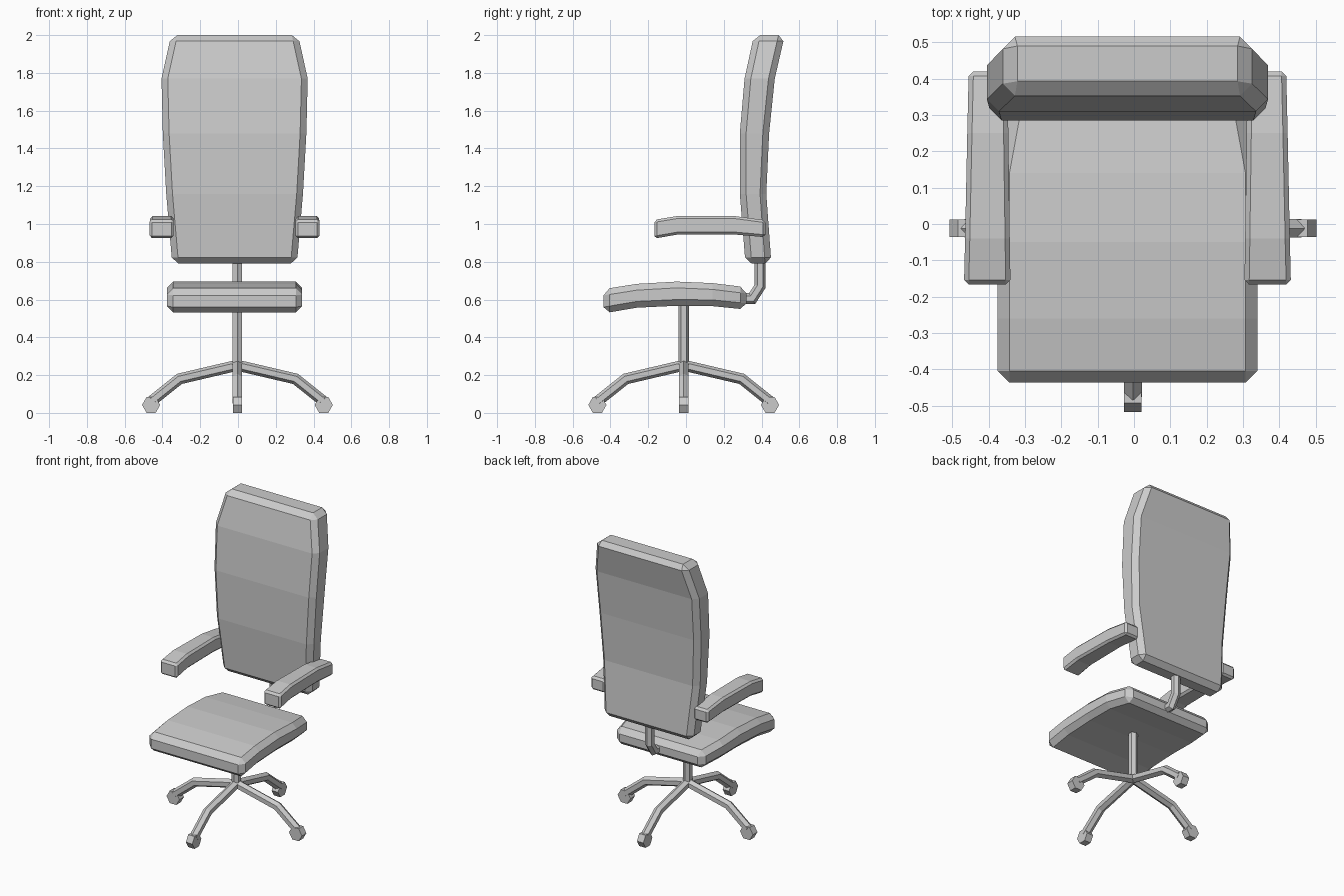
import bpy, bmesh
from math import cos, sin, pi
from mathutils import Vector

if "Cube" in bpy.data.objects:
    bpy.data.objects.remove(bpy.data.objects["Cube"])

CX = -0.018            # centre of the upholstery
BASE = Vector((-0.003, -0.012, 0))   # centre of the star base


def loft(name, rings, bevel=0):
    """Skin a list of point rings, cap both ends, chamfer the hard edges."""
    bm = bmesh.new()
    rows = [[bm.verts.new(p) for p in r] for r in rings]
    n = len(rows[0])
    for a, b in zip(rows, rows[1:]):
        for i in range(n):
            j = (i + 1) % n
            bm.faces.new((a[i], a[j], b[j], b[i]))
    bm.faces.new(rows[0])
    bm.faces.new(rows[-1])
    bmesh.ops.recalc_face_normals(bm, faces=bm.faces)
    me = bpy.data.meshes.new(name)
    bm.to_mesh(me)
    bm.free()
    ob = bpy.data.objects.new(name, me)
    bpy.context.collection.objects.link(ob)
    if bevel:
        m = ob.modifiers.new("chamfer", 'BEVEL')
        m.width, m.segments = bevel, 1
        m.limit_method, m.angle_limit = 'ANGLE', pi / 4
    return ob


def tube(name, path, angle, r=0.029, origin=BASE):
    """Hexagonal tube along a (distance, height) path in a vertical plane."""
    out = Vector((cos(angle), sin(angle), 0))
    side, up = Vector((-sin(angle), cos(angle), 0)), Vector((0, 0, 1))
    pts = [out * d + up * h for d, h in path]
    dirs = [(b - a).normalized() for a, b in zip(pts, pts[1:])]
    rings = []
    for i, p in enumerate(pts):
        d0, d1 = dirs[max(i - 1, 0)], dirs[min(i, len(dirs) - 1)]
        t = (d0 + d1).normalized()
        nrm = t.cross(side) / t.dot(d0)      # mitred joint
        rings.append([origin + p + nrm * r * cos(k * pi / 3) + side * r * sin(k * pi / 3)
                      for k in range(6)])
    return loft(name, rings)


# Backrest: height, half width, front y, back y
back = [(0.79, 0.33, 0.315, 0.452), (1.16, 0.362, 0.285, 0.425),
        (1.48, 0.38, 0.285, 0.44), (1.77, 0.387, 0.31, 0.47),
        (2.0, 0.336, 0.36, 0.523)]
loft("backrest", [[(CX - w, f, z), (CX + w, f, z), (CX + w, b, z), (CX - w, b, z)]
                  for z, w, f, b in back], 0.033)

# Seat cushion: y, half width, bottom z, top z
seat = [(-0.437, 0.358, 0.527, 0.655), (-0.26, 0.358, 0.557, 0.683),
        (-0.05, 0.358, 0.567, 0.695), (0.14, 0.358, 0.565, 0.687),
        (0.32, 0.325, 0.547, 0.665)]
loft("seat", [[(CX - w, y, a), (CX + w, y, a), (CX + w, y, b), (CX - w, y, b)]
              for y, w, a, b in seat], 0.033)

# Armrests: y, inner x, outer x, bottom z, top z
arm = [(-0.167, 0.322, 0.45, 0.923, 1.022), (-0.04, 0.324, 0.447, 0.945, 1.043),
       (0.25, 0.328, 0.441, 0.945, 1.043), (0.42, 0.33, 0.437, 0.93, 1.02)]
for label, s in (("left", -1), ("right", 1)):
    loft(label + "_armrest", [[(CX + s * i, y, a), (CX + s * o, y, a),
                               (CX + s * o, y, b), (CX + s * i, y, b)]
                              for y, i, o, a, b in arm], 0.013)

# Gas column and bent backrest support
tube("column", [(0, 0.24), (0, 0.62)], pi / 2)
tube("back_support", [(0.25, 0.605), (0.35, 0.605), (0.392, 0.67), (0.392, 0.85)],
     pi / 2, origin=Vector((BASE.x, 0, 0)))

# Four star legs with hexagonal casters
for k in range(4):
    a = k * pi / 2
    tube(f"leg_{k + 1}", [(0, 0.252), (0.307, 0.18), (0.455, 0.062)], a)
    out, side = Vector((cos(a), sin(a), 0)), Vector((-sin(a), cos(a), 0))
    hub = BASE + out * 0.457 + Vector((0, 0, 0.042))
    loft(f"caster_{k + 1}", [[hub + side * s + out * 0.048 * cos(i * pi / 3)
                              + Vector((0, 0, 0.0485 * sin(i * pi / 3))) for i in range(6)]
                             for s in (-0.024, 0.024)])
